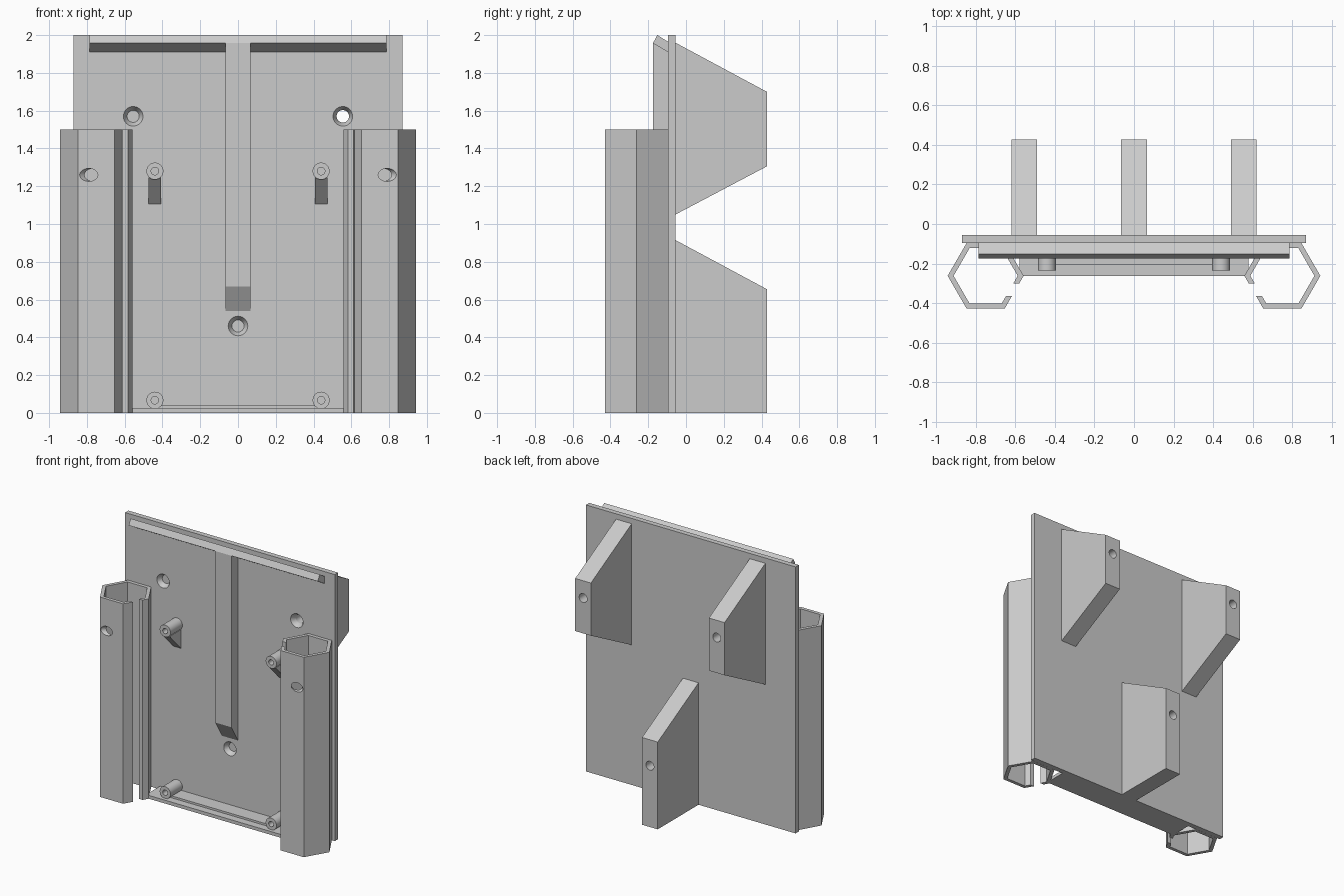
import bpy, bmesh, math
from mathutils import Vector, Matrix

cube = bpy.data.objects.get("Cube")
if cube:
    bpy.data.objects.remove(cube, do_unlink=True)

grey = bpy.data.materials.new("light_grey")
grey.use_nodes = True
grey.diffuse_color = (0.6, 0.6, 0.6, 1)
grey.node_tree.nodes["Principled BSDF"].inputs["Base Color"].default_value = (0.6, 0.6, 0.6, 1)

BACK, FRONT = -0.056, -0.095   # plate surfaces
FAR = 0.428                    # wall end of the brackets


def finish(name, bm):
    bmesh.ops.recalc_face_normals(bm, faces=bm.faces)
    mesh = bpy.data.meshes.new(name)
    bm.to_mesh(mesh)
    bm.free()
    mesh.materials.append(grey)
    ob = bpy.data.objects.new(name, mesh)
    bpy.context.collection.objects.link(ob)
    return ob


def prism(name, profile, axis, lo, hi):
    """Extrude a profile: (y, z) points along x, or (x, y) points along z."""
    def place(p, h):
        return (h, p[0], p[1]) if axis == "x" else (p[0], p[1], h)
    bm = bmesh.new()
    face = bm.faces.new([bm.verts.new(place(p, lo)) for p in profile])
    out = bmesh.ops.extrude_face_region(bm, geom=[face])
    moved = [g for g in out["geom"] if isinstance(g, bmesh.types.BMVert)]
    shift = Vector(place((0, 0), hi - lo))
    bmesh.ops.translate(bm, verts=moved, vec=shift)
    return finish(name, bm)


def box(name, x0, x1, y0, y1, z0, z1):
    return prism(name, [(y0, z0), (y1, z0), (y1, z1), (y0, z1)], "x", x0, x1)


def rod(name, start, end, r1, r2=None):
    """Cylinder or cone between two points."""
    start, end = Vector(start), Vector(end)
    d = end - start
    mat = Matrix.Translation((start + end) / 2) @ d.to_track_quat("Z", "Y").to_matrix().to_4x4()
    bm = bmesh.new()
    bmesh.ops.create_cone(bm, cap_ends=True, segments=32, radius1=r1,
                          radius2=r1 if r2 is None else r2, depth=d.length, matrix=mat)
    return finish(name, bm)


def cut(ob, cutter):
    cutter.hide_render = True
    mod = ob.modifiers.new("hole", "BOOLEAN")
    mod.operation, mod.solver, mod.object = "DIFFERENCE", "EXACT", cutter
    bpy.context.view_layer.objects.active = ob
    bpy.ops.object.modifier_apply(modifier=mod.name)
    bpy.data.objects.remove(cutter, do_unlink=True)


# Back plate and the wall brackets, with countersunk screw holes
plate = box("back_plate", -0.87, 0.87, FRONT, BACK, 0, 2)
upper = [(BACK, 1.05), (FAR, 1.305), (FAR, 1.70), (BACK, 1.96)]
lower = [(BACK, 0), (FAR, 0), (FAR, 0.655), (BACK, 0.915)]
for name, x, z, profile in (("upper_left_bracket", 0.555, 1.57, upper),
                            ("upper_right_bracket", -0.555, 1.57, upper),
                            ("lower_bracket", 0, 0.46, lower)):
    bracket = prism(name, profile, "x", x - 0.065, x + 0.065)
    for part in (plate, bracket):
        cut(part, rod("drill", (x, -0.2, z), (x, 0.6, z), 0.033))
    cut(plate, rod("countersink", (x, FRONT - 0.002, z), (x, BACK - 0.004, z), 0.053, 0.032))

# Slanted lip along the top
prism("top_lip", [(FRONT, 1.91), (-0.175, 1.957), (-0.152, 2.0), (FRONT, 1.965)],
      "x", -0.785, 0.785)

# Central rib with a sloped lower end
prism("centre_rib", [(FRONT, 0.54), (-0.175, 0.67), (-0.175, 1.957), (FRONT, 1.957)],
      "x", -0.067, 0.067)

# Stepped shelf along the bottom
box("bottom_shelf", -0.58, 0.58, -0.262, FRONT, 0, 0.025)
box("shelf_step", -0.42, 0.42, -0.205, FRONT, 0.02, 0.04)

# Slotted hexagonal tubes and the standoffs, one set per side
CX, CY, OUTER, INNER = 0.75, -0.262, 0.192, 0.162


def slot_edge(r, y):
    return (CX - r + (CY - y) / math.sqrt(3), y)


def hexagon(r):
    return [(CX + r * math.cos(a), CY + r * math.sin(a))
            for a in (math.radians(180 - 60 * i) for i in range(6))]


for side, s in (("left", 1), ("right", -1)):
    outline = ([slot_edge(OUTER, -0.302)] + hexagon(OUTER) + [slot_edge(OUTER, -0.365)]
               + [slot_edge(INNER, -0.365)] + hexagon(INNER)[::-1] + [slot_edge(INNER, -0.302)])
    tube = prism(side + "_tube", [(s * x, y) for x, y in outline], "z", 0, 1.5)
    cut(tube, rod("drill", (s * 0.89, -0.528, 1.26), (s * 0.73, -0.368, 1.26), 0.034))

    for level, z in (("upper", 1.28), ("lower", 0.067)):
        post = rod(f"{level}_{side}_standoff", (s * 0.44, FRONT + 0.01, z),
                   (s * 0.44, -0.236, z), 0.045)
        cut(post, rod("drill", (s * 0.44, -0.12, z), (s * 0.44, -0.3, z), 0.02))
    prism(side + "_gusset", [(FRONT, 1.105), (-0.23, 1.245), (FRONT, 1.245)],
          "x", s * 0.44 - 0.033, s * 0.44 + 0.033)

# Smooth the round surfaces, keep the edges sharp
bpy.ops.object.select_all(action="DESELECT")
for ob in bpy.context.collection.objects:
    if ob.type == "MESH":
        ob.select_set(True)
        bpy.context.view_layer.objects.active = ob
bpy.ops.object.shade_smooth_by_angle(angle=math.radians(30))
